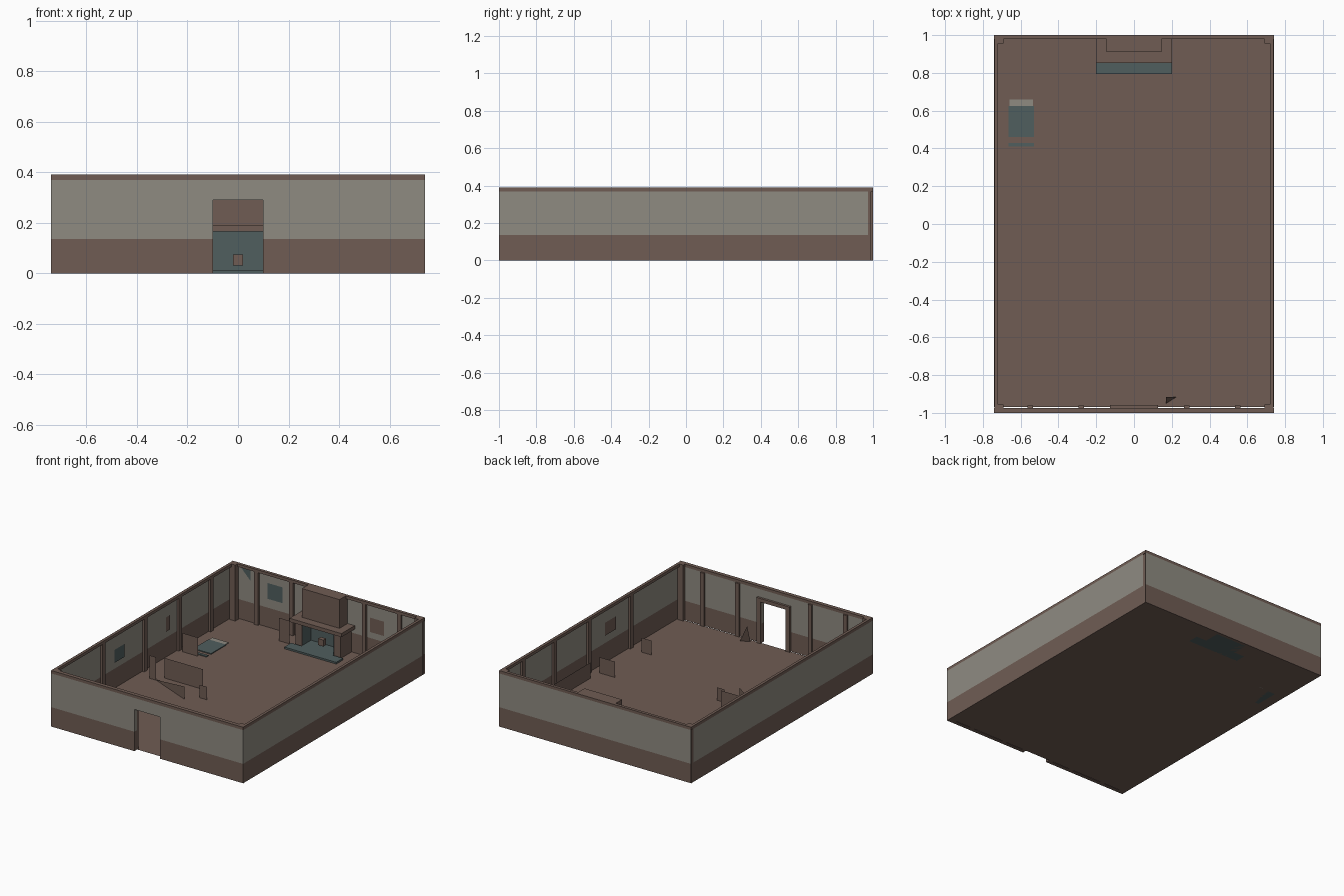
import bpy, bmesh
from mathutils import Vector

if "Cube" in bpy.data.objects:
    bpy.data.objects.remove(bpy.data.objects["Cube"])


def material(name, rgb):
    m = bpy.data.materials.new(name)
    m.diffuse_color = (*rgb, 1)
    m.use_nodes = True
    m.node_tree.nodes["Principled BSDF"].inputs["Base Color"].default_value = m.diffuse_color
    return m


BROWN = material("brown_wood", (0.160, 0.108, 0.088))
GREY = material("grey_plaster", (0.275, 0.258, 0.222))
TEAL = material("dark_teal_stone", (0.080, 0.112, 0.112))

W, H = 0.74, 0.39          # half width, wall height
DADO, CROWN = 0.135, 0.37  # heights where the wall colour changes


def finish(name, bm, mats):
    me = bpy.data.meshes.new(name)
    bm.to_mesh(me)
    bm.free()
    for m in mats:
        me.materials.append(m)
    ob = bpy.data.objects.new(name, me)
    bpy.context.collection.objects.link(ob)
    return ob


def box(name, x, y, z, mat):
    bm = bmesh.new()
    bmesh.ops.create_cube(bm, size=1)
    for v in bm.verts:
        v.co = Vector([(r[0] + r[1]) / 2 + c * (r[1] - r[0])
                       for c, r in zip(v.co, (x, y, z))])
    return finish(name, bm, [mat])


def sheet(name, pts, mat):
    bm = bmesh.new()
    bm.faces.new([bm.verts.new(p) for p in pts])
    return finish(name, bm, [mat])


def panel(name, a, b, z0, z1, mat=BROWN):
    """Upright sheet between plan points a and b."""
    return sheet(name, [(*a, z0), (*b, z0), (*b, z1), (*a, z1)], mat)


def wall(name, pts, depth=0.0):
    """Upright wall sheet, optionally thickened along y, coloured by height."""
    bm = bmesh.new()
    f = bm.faces.new([bm.verts.new(p) for p in pts])
    if depth:
        r = bmesh.ops.extrude_face_region(bm, geom=[f], use_keep_orig=True)
        for v in r["geom"]:
            if isinstance(v, bmesh.types.BMVert):
                v.co.y += depth
        bmesh.ops.recalc_face_normals(bm, faces=bm.faces[:])
    for h in (DADO, CROWN):
        bmesh.ops.bisect_plane(bm, geom=bm.verts[:] + bm.edges[:] + bm.faces[:],
                               plane_co=(0, 0, h), plane_no=(0, 0, 1))
    for f in bm.faces:
        f.material_index = int(DADO < f.calc_center_median().z < CROWN)
    return finish(name, bm, [BROWN, GREY])


# room shell
sheet("floor", [(-W, -.97, 0), (W, -.97, 0), (W, 1, 0), (-W, 1, 0)], BROWN)
D, DH = 0.098, 0.29
# two halves and a lintel around the doorway
for s, n in ((-1, "left"), (1, "right")):
    wall("front_wall_" + n, [(s * W, -1, 0), (s * D, -1, 0), (s * D, -1, H), (s * W, -1, H)], .027)
wall("front_wall_lintel", [(-D, -1, DH), (D, -1, DH), (D, -1, H), (-D, -1, H)], .027)
wall("back_wall", [(W, 1, 0), (-W, 1, 0), (-W, 1, H), (W, 1, H)])
wall("right_wall", [(W, -.973, 0), (W, .973, 0), (W, .973, H), (W, -.973, H)])
wall("left_wall", [(-W, .973, 0), (-W, -.973, 0), (-W, -.973, H), (-W, .973, H)])

# crown moulding, corner posts and side wall strips
box("back_crown", (-W, W), (.979, 1), (CROWN, H), BROWN)
for s, n in ((-1, "left"), (1, "right")):
    xs = sorted((s * .739, s * .72))
    box(n + "_crown", xs, (-.976, .979), (CROWN, H), BROWN)
    for y in ((-.976, -.955), (.955, .99)):
        box(n + "_corner_post", sorted((s * .735, s * .69)), y, (0, H), BROWN)
    for y in (-.44, .02, .40, .75):
        box(n + "_wall_strip", sorted((s * .739, s * .724)), (y - .017, y + .017), (0, CROWN), BROWN)
    for x in (.28, .55):
        c = s * x
        box("back_wall_strip", (c - .015, c + .015), (.984, .999), (0, CROWN), BROWN)
        box("front_wall_strip", (c - .015, c + .015), (-.974, -.962), (0, CROWN), BROWN)
    # door frame sides
    box("door_frame_side", sorted((s * D, s * .128)), (-.974, -.957), (0, .31), BROWN)
box("door_frame_top", (-.128, .128), (-.974, -.957), (DH, .315), BROWN)

# fireplace
box("hearth", (-.2, .2), (.795, .87), (0, .012), TEAL)
box("fireplace_floor", (-.12, .12), (.87, .98), (0, .012), TEAL)
box("mantel", (-.2, .2), (.853, .999), (.165, .19), BROWN)
box("chimney_breast", (-.145, .145), (.91, .999), (.19, H), BROWN)
panel("firebox_back", (-.12, .975), (.12, .975), 0, .165, TEAL)
for s in (-1, 1):
    box("fireplace_pillar", sorted((s * .125, s * .175)), (.88, .999), (0, .165), BROWN)
    panel("firebox_side", (s * .12, .88), (s * .12, .975), 0, .165, TEAL)
box("log", (-.02, .02), (.91, .94), (.03, .075), BROWN)

# furniture panels
panel("bed_end", (-.70, .39), (-.58, .39), 0, .13)
panel("left_sofa_back", (-.57, .003), (-.27, .003), 0, .14)
panel("left_chair_back", (-.645, -.054), (-.595, -.054), 0, .16)
panel("left_stool", (-.22, -.11), (-.16, -.11), 0, .09)
sheet("left_table_side", [(-.6, -.05, 0), (-.28, -.187, 0), (-.28, -.187, .09)], BROWN)
panel("hearth_chair_back", (-.295, .873), (-.215, .873), 0, .16)
panel("right_sofa_back", (.68, .08), (.68, .48), 0, .11)
panel("right_sofa_arm", (.56, -.018), (.68, -.018), 0, .11)
panel("right_stool", (.565, -.425), (.64, -.425), 0, .1)
sheet("door_wedge", [(.17, -.95, 0), (.225, -.915, 0), (.17, -.915, .12)], BROWN)

# bed cover on the floor
box("cover", (-.665, -.53), (.46, .625), (0, .006), TEAL)
box("cover_foot", (-.665, -.53), (.41, .43), (0, .006), TEAL)
box("pillow", (-.66, -.535), (.625, .66), (0, .006), GREY)

# pictures on the walls
panel("left_picture", (-.735, -.31), (-.735, -.2), .18, .27, TEAL)
panel("left_sconce", (-.735, .26), (-.735, .3), .18, .28)
panel("right_picture", (.735, -.28), (.735, -.16), .19, .28)
panel("back_picture_left", (-.47, .994), (-.355, .994), .2, .31, TEAL)
panel("back_picture_right", (.32, .994), (.43, .994), .18, .28)
sheet("corner_pennant", [(-.68, .994, .37), (-.6, .994, .36), (-.6, .994, .29)], TEAL)
